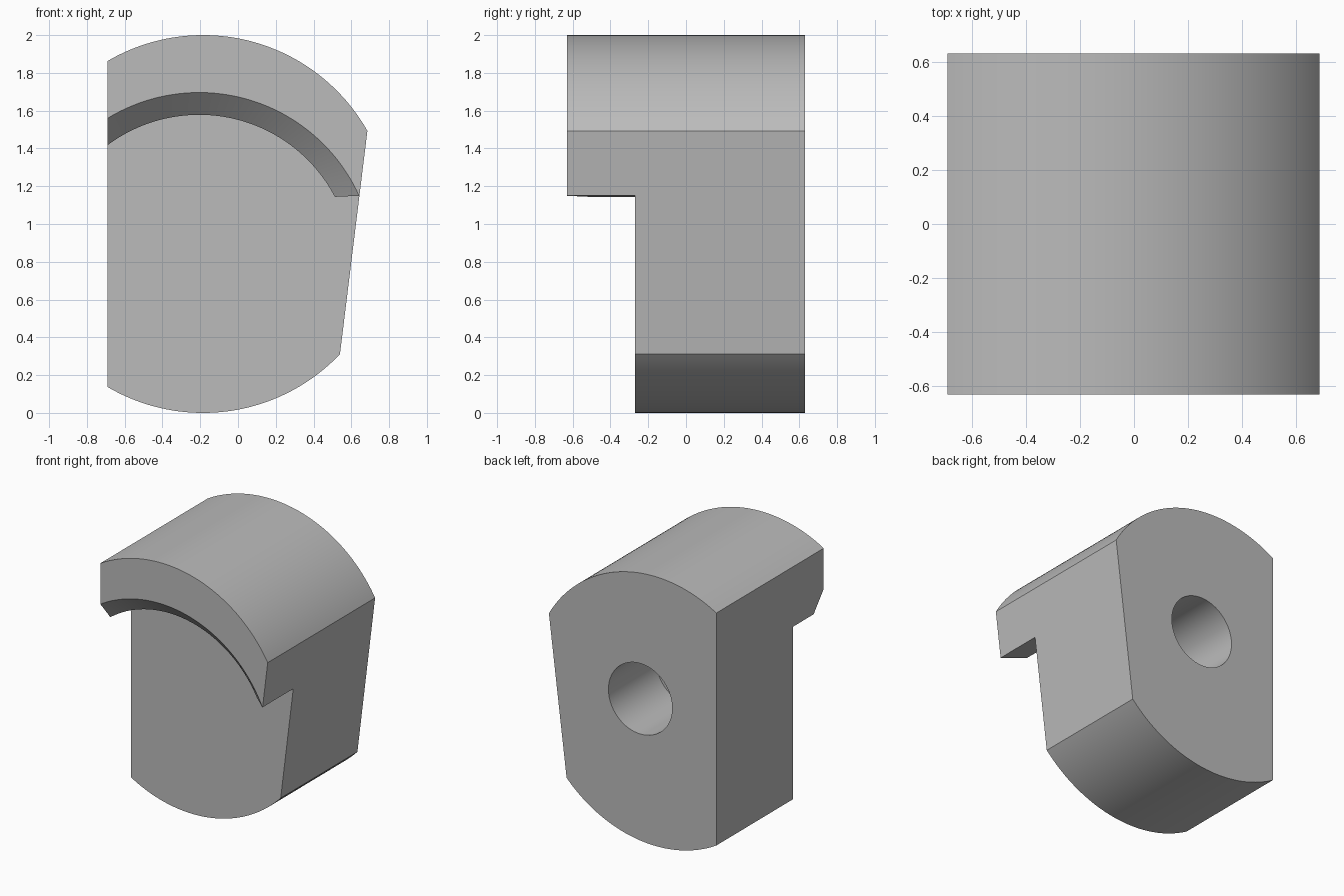
import bpy, bmesh
from math import asin, cos, sin, pi, radians

old = bpy.data.objects.get("Cube")
if old:
    bpy.data.objects.remove(old, do_unlink=True)

FRONT, BACK, BODY_FRONT = -0.63, 0.63, -0.27
STEPS = 64

steel = bpy.data.materials.new("light_grey")
steel.use_nodes = True
grey = (0.5, 0.5, 0.5, 1)
steel.diffuse_color = grey
steel.node_tree.nodes["Principled BSDF"].inputs["Base Color"].default_value = grey


def arc(cx, cz, r, a0, a1, n=STEPS):
    return [(cx + r * cos(a0 + (a1 - a0) * i / n),
             cz + r * sin(a0 + (a1 - a0) * i / n)) for i in range(n + 1)]


def loft(name, sections):
    """Solid through matching x-z outlines, given as (y, points)."""
    bm = bmesh.new()
    rings = [[bm.verts.new((x, y, z)) for x, z in pts] for y, pts in sections]
    for a, b in zip(rings, rings[1:]):
        for i in range(len(a)):
            j = (i + 1) % len(a)
            bm.faces.new((a[i], a[j], b[j], b[i]))
    bm.faces.new(rings[0])
    bm.faces.new(rings[-1])
    bmesh.ops.recalc_face_normals(bm, faces=bm.faces)
    mesh = bpy.data.meshes.new(name)
    bm.to_mesh(mesh)
    bm.free()
    mesh.materials.append(steel)
    obj = bpy.data.objects.new(name, mesh)
    bpy.context.collection.objects.link(obj)
    return obj


# Block outline: round top and bottom, straight left side, slanted right side
CX = -0.185
left = pi - asin(0.863)
outline = (arc(CX, 1, 1, asin(0.493), left)
           + arc(CX, 1, 1, -left, -asin(0.689)))
block = loft("clamp_block", [(FRONT, outline), (BACK, outline)])


# Arched recess below the lip, with a chamfered mouth and a flat right end
def recess(r):
    cx, cz = -0.206, 0.766
    rise = 0.377 + 0.054 * (0.9 * r - 0.716)
    return arc(cx, cz, r, asin(rise / r), radians(150)) + [
        (-1.5, cz), (-1.5, -0.5), (1.5, -0.5), (1.5, 1.196)]


recess_cutter = loft("recess_cutter", [
    (FRONT - 0.1, recess(1.03)), (FRONT, recess(0.93)),
    (FRONT + 0.118, recess(0.812)), (BODY_FRONT, recess(0.812))])

# Blind round hole in the back
hole = arc(-0.066, 1.06, 0.262, 0, 2 * pi)[:-1]
hole_cutter = loft("hole_cutter", [(BACK - 0.56, hole), (BACK + 0.1, hole)])

bpy.context.view_layer.objects.active = block
block.select_set(True)
for cutter in (recess_cutter, hole_cutter):
    cutter.hide_render = True
    mod = block.modifiers.new(cutter.name, "BOOLEAN")
    mod.operation = "DIFFERENCE"
    mod.solver = "EXACT"
    mod.object = cutter
    bpy.ops.object.modifier_apply(modifier=mod.name)
    bpy.data.objects.remove(cutter, do_unlink=True)

bpy.ops.object.shade_smooth_by_angle(angle=radians(25))
